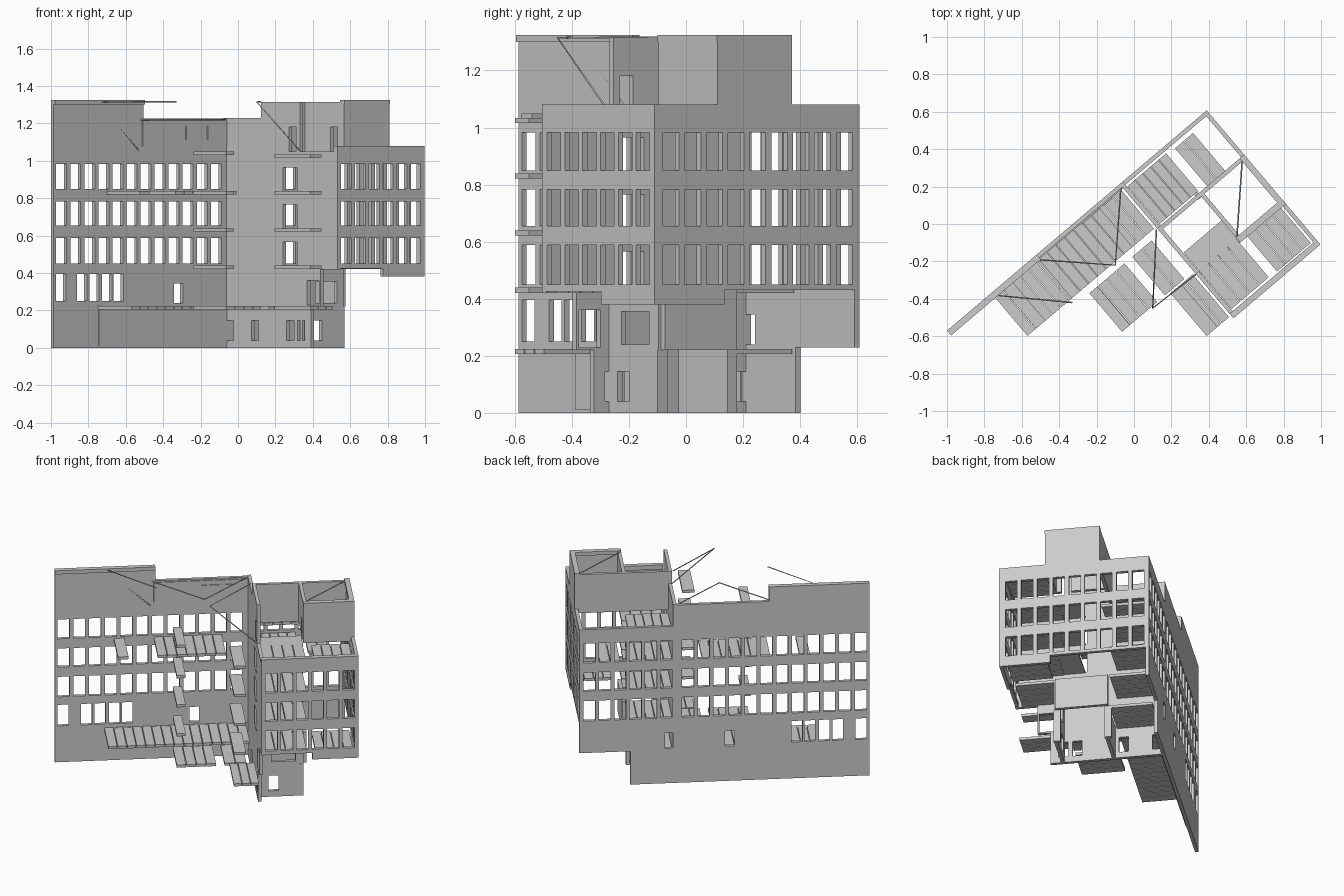
import bpy, bmesh
from mathutils import Vector

cube = bpy.data.objects.get("Cube")
if cube:
    bpy.data.objects.remove(cube, do_unlink=True)

# Building axes: U runs along the long wall, V runs out from it
ORIGIN = Vector((-1.0, -0.57, 0))
U = Vector((0.763, 0.647, 0))
V = Vector((0.647, -0.763, 0))
T = 0.022
LEN, DEP, CROSS, MID = 1.82, 0.94, 1.21, 1.5
ROWS = [(0.45, 0.588), (0.655, 0.783), (0.85, 0.983)]
FLOORS = [0.43, 0.63, 0.83, 1.025]


def P(u, v, z):
    return ORIGIN + U * u + V * v + Vector((0, 0, z))


def material(name, value):
    m = bpy.data.materials.new(name)
    m.use_nodes = True
    c = (value, value, value, 1)
    m.diffuse_color = c
    m.node_tree.nodes["Principled BSDF"].inputs["Base Color"].default_value = c
    return m


CONCRETE = material("concrete grey", 0.6)


def finish(bm, name):
    bmesh.ops.recalc_face_normals(bm, faces=bm.faces)
    me = bpy.data.meshes.new(name)
    bm.to_mesh(me)
    bm.free()
    me.materials.append(CONCRETE)
    ob = bpy.data.objects.new(name, me)
    bpy.context.collection.objects.link(ob)
    return ob


def add_box(bm, u0, u1, v0, v1, z0, z1):
    vs = [bm.verts.new(P(u, v, z)) for z in (z0, z1)
          for u, v in ((u0, v0), (u1, v0), (u1, v1), (u0, v1))]
    for f in ((0, 1, 2, 3), (4, 5, 6, 7)):
        bm.faces.new([vs[i] for i in f])
    for i in range(4):
        j = (i + 1) % 4
        bm.faces.new((vs[i], vs[j], vs[j + 4], vs[i + 4]))


def box(name, *dims):
    bm = bmesh.new()
    add_box(bm, *dims)
    return finish(bm, name)


def wall(name, axis, at, solids, holes):
    """Flat wall along U or V made of rectangles (a0, a1, z0, z1) minus holes."""
    rects = solids + holes
    xs = sorted({round(a, 4) for r in rects for a in r[:2]})
    zs = sorted({round(a, 4) for r in rects for a in r[2:]})

    def inside(x, z, group):
        return any(r[0] < x < r[1] and r[2] < z < r[3] for r in group)

    bm = bmesh.new()
    for x0, x1 in zip(xs, xs[1:]):
        for z0, z1 in zip(zs, zs[1:]):
            cx, cz = (x0 + x1) / 2, (z0 + z1) / 2
            if not inside(cx, cz, solids) or inside(cx, cz, holes):
                continue
            pts = [(x0, z0), (x1, z0), (x1, z1), (x0, z1)]
            bm.faces.new([bm.verts.new(P(a, at, z) if axis == "u" else P(at, a, z))
                          for a, z in pts])
    bmesh.ops.remove_doubles(bm, verts=bm.verts, dist=0.0005)
    # Thicken along the wall normal
    faces = bm.faces[:]
    res = bmesh.ops.extrude_face_region(bm, geom=faces, use_keep_orig=True)
    moved = [g for g in res["geom"] if isinstance(g, bmesh.types.BMVert)]
    bmesh.ops.translate(bm, verts=moved, vec=(V if axis == "u" else U) * T)
    return finish(bm, name)


def windows(start, count, pitch=0.0985, width=0.0735):
    return [(start + pitch * i, start + pitch * i + width, z0, z1)
            for z0, z1 in ROWS for i in range(count)]


def slab(name, u0, u1, v0, v1, z):
    """Floor piece made of parallel planks with fine joints."""
    n = max(1, round((u1 - u0) / 0.06))
    w = (u1 - u0) / n
    bm = bmesh.new()
    for i in range(n):
        add_box(bm, u0 + w * i, u0 + w * (i + 1) - 0.004, v0, v1, z - 0.009, z + 0.009)
    return finish(bm, name)


def rod(name, points, r=0.004):
    cu = bpy.data.curves.new(name, "CURVE")
    cu.dimensions = "3D"
    cu.bevel_depth = r
    cu.bevel_resolution = 0
    sp = cu.splines.new("POLY")
    sp.points.add(len(points) - 1)
    for p, co in zip(sp.points, points):
        p.co = (*co, 1)
    cu.materials.append(CONCRETE)
    bpy.context.collection.objects.link(bpy.data.objects.new(name, cu))


# Long rear wall, stepped along its top
small = [(a, a + 0.068, 0.25, 0.395) for a in (0.018, 0.165, 0.25, 0.34, 0.42)]
small += [(a, a + 0.06, 0.24, 0.345) for a in (0.845, 1.222)]
wall("long_wall", "u", 0,
     [(0, 0.63, 0, 1.32), (0.63, CROSS, 0, 1.225), (CROSS, MID, 0, 1.08), (MID, LEN, 0.23, 1.08)],
     windows(0.018, 12) + windows(1.237, 6, 0.0965) + small)
box("long_wall_cap", 0, 0.63, 0, T + 0.012, 1.3, 1.325)
box("long_wall_lower_lining", 0.314, CROSS, T, T + 0.006, 0.01, 0.225)
box("roof_panel", 0.62, CROSS, T, T + 0.006, 1.08, 1.215)
for a, w in ((0.92, 0.13), (1.07, 0.06)):
    box("roof_panel_plate", a, a + w, T + 0.006, T + 0.012, 1.11, 1.185)

# Cross wall with a column of doorways
doors = [(0.49, 0.605, z, z + 0.135) for z in FLOORS[:3]]
wall("cross_wall", "v", CROSS,
     [(0, 0.31, 0, 1.23), (0.31, 0.63, 0, 1.315), (0.63, 0.72, 0, 0.23),
      (0.63, 0.8, 0.22, 0.43), (0.63, DEP, 0.42, 1.05)],
     doors + [(0.54, 0.6, 1.05, 1.18), (0.69, 0.79, 0.23, 0.36)]
     + [(a, a + 0.06, 0.04, 0.145) for a in (0.02, 0.23, 0.52, 0.61)])

# Gable wall, closing the wing
wall("gable_wall", "v", LEN - T,
     [(0, 0.62, 0.43, 1.08), (0.62, DEP, 0.38, 1.08), (0.31, 0.64, 1.05, 1.315)],
     windows(0.032, 9, 0.0995))

# Front wall of the wing
wall("wing_front_wall", "u", DEP - T,
     [(CROSS, MID + 0.03, 0.425, 1.075), (MID + 0.03, LEN, 0.38, 1.075)],
     windows(1.237, 6, 0.0965))
box("wing_front_cap", CROSS, LEN, DEP - T - 0.01, DEP, 1.05, 1.08)

# Rooftop room
wall("rooftop_rear_wall", "u", 0.31, [(CROSS, LEN, 1.05, 1.315)], [])
wall("rooftop_front_wall", "u", 0.63, [(MID, LEN, 1.05, 1.315)], [])
wall("rooftop_side_wall", "v", MID, [(0.31, 0.64, 1.05, 1.315)], [(0.54, 0.6, 1.05, 1.18)])
box("rooftop_front_cap", MID, LEN, 0.62, 0.655, 1.3, 1.325)
box("rooftop_gable_cap", LEN - T - 0.01, LEN, 0.31, 0.65, 1.3, 1.325)

# Lower storeys under the wing
wall("lower_front_wall", "u", 0.63, [(CROSS, MID, 0, 0.43)],
     [(1.28, 1.345, 0.04, 0.145), (1.3, 1.45, 0.24, 0.355)])
wall("lower_inner_wall", "u", 0.31, [(CROSS, MID, 0, 0.22)], [])
wall("lower_side_wall", "v", MID, [(0.31, 0.64, 0.22, 0.43)], [])
for v in (0.29, 0.61):
    box("lower_pillar", MID - T, MID, v, v + 0.045, 0, 0.22)

# Plank floors in front of the long wall
slab("long_floor_low", 0.31, 1.2, 0.025, 0.3, 0.215)
slab("long_floor_high", 0.62, 1.05, 0.025, 0.3, 0.83)
slab("floor_scrap", 0.37, 0.44, 0.025, 0.3, 0.83)
slab("outer_floor_a", 0.71, 0.96, 0.34, 0.61, 0.215)
slab("outer_floor_b", 1.01, 1.15, 0.34, 0.61, 0.215)
slab("outer_floor_c", 1.04, 1.2, 0.62, 0.92, 0.215)
for z in FLOORS:
    slab("balcony_left", 0.71, 0.77, 0.34, 0.61, 1.04 if z > 1 else z)
    slab("balcony_right", 1.04, 1.12, 0.62, 0.92, z)
    # Plank floors inside the wing
    slab("wing_front_floor", 1.235, MID, 0.63, 0.895, z)
    slab("wing_rear_floor", 1.235, MID + 0.01, 0.035, 0.3, z)
    box("landing", 1.235, MID, 0.5, 0.63, z - 0.006, z + 0.006)
slab("wing_rear_floor_low", 1.235, MID, 0.035, 0.3, 0.215)
slab("wing_end_rear_floor", 1.56, 1.69, 0.045, 0.32, 0.83)
for z in (0.43, 1.025):
    slab("wing_end_front_floor", 1.55, 1.79, 0.65, 0.9, z)

# Loose roof rods
rod("roof_rod_left", [(-0.33, -0.42, 1.315), (-0.75, -0.38, 1.315), (-0.53, -0.2, 1.055)])
rod("roof_rod_middle", [(-0.52, -0.19, 1.22), (-0.1, -0.22, 1.22), (-0.07, 0.2, 1.22)])
rod("roof_rod_right", [(0.12, -0.03, 1.315), (0.1, -0.45, 1.315), (0.33, -0.27, 1.055)])
rod("roof_rod_far", [(0.58, 0.36, 1.315), (0.55, -0.07, 1.315)])
